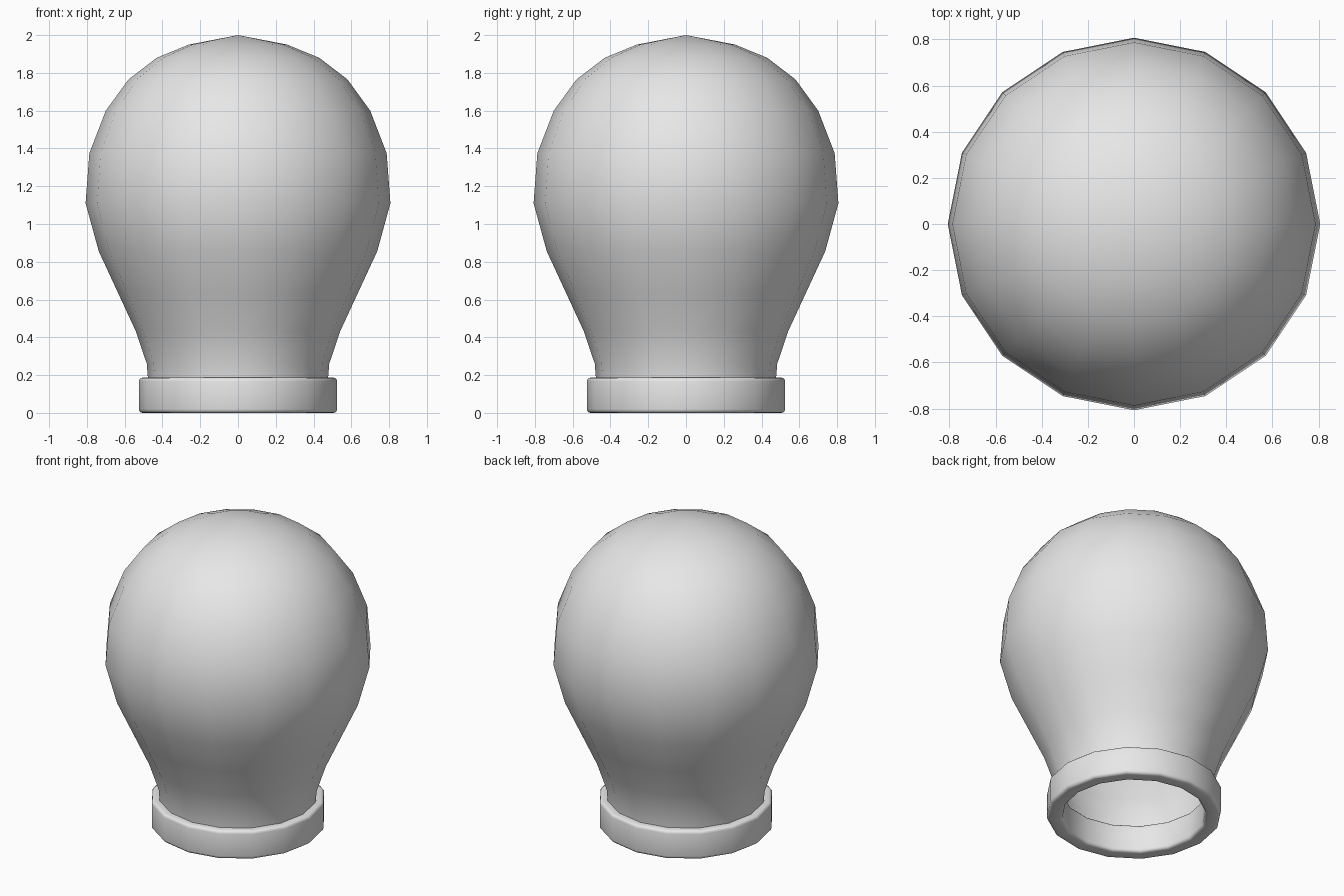
import bpy, bmesh, math

if "Cube" in bpy.data.objects:
    bpy.data.objects.remove(bpy.data.objects["Cube"])

SIDES = 16

grey = bpy.data.materials.new("light grey")
grey.diffuse_color = (0.8, 0.8, 0.8, 1)
grey.use_nodes = True
grey.node_tree.nodes["Principled BSDF"].inputs["Base Color"].default_value = grey.diffuse_color


def lathe(name, profile, closed=False):
    """Spin an (r, z) profile, listed bottom to top on the outside, around z."""
    bm = bmesh.new()
    rings = []
    for r, z in profile:
        if r == 0:
            rings.append([bm.verts.new((0, 0, z))] * SIDES)
        else:
            rings.append([bm.verts.new((r * math.cos(i * math.tau / SIDES),
                                        r * math.sin(i * math.tau / SIDES), z))
                          for i in range(SIDES)])
    pairs = list(zip(rings, rings[1:]))
    if closed:
        pairs.append((rings[-1], rings[0]))
    for a, b in pairs:
        for i in range(SIDES):
            j = (i + 1) % SIDES
            corners = list(dict.fromkeys((a[i], a[j], b[j], b[i])))
            bm.faces.new(corners)
    mesh = bpy.data.meshes.new(name)
    bm.to_mesh(mesh)
    bm.free()
    mesh.materials.append(grey)
    obj = bpy.data.objects.new(name, mesh)
    bpy.context.collection.objects.link(obj)
    bpy.ops.object.select_all(action='DESELECT')
    obj.select_set(True)
    bpy.context.view_layer.objects.active = obj
    bpy.ops.object.shade_smooth_by_angle(angle=math.radians(50))
    return obj


# Hollow glass bulb, open at the neck
lathe("bulb", [(0.475, 0.16), (0.483, 0.26), (0.54, 0.43), (0.635, 0.635),
               (0.737, 0.855), (0.807, 1.11), (0.787, 1.375), (0.70, 1.60),
               (0.58, 1.765), (0.43, 1.88), (0.26, 1.95), (0, 2.0)])

# Collar ring with rounded edges
R_IN, R_OUT, Z0, Z1, ROUND, STEPS = 0.43, 0.525, 0.005, 0.187, 0.02, 3
Z0 = 0.0
section = []
for cx, cz, start in ((R_OUT - ROUND, Z0 + ROUND, -90), (R_OUT - ROUND, Z1 - ROUND, 0),
                      (R_IN + ROUND, Z1 - ROUND, 90), (R_IN + ROUND, Z0 + ROUND, 180)):
    for k in range(STEPS + 1):
        a = math.radians(start + 90 * k / STEPS)
        section.append((cx + ROUND * math.cos(a), cz + ROUND * math.sin(a)))
lathe("collar", section, closed=True)
